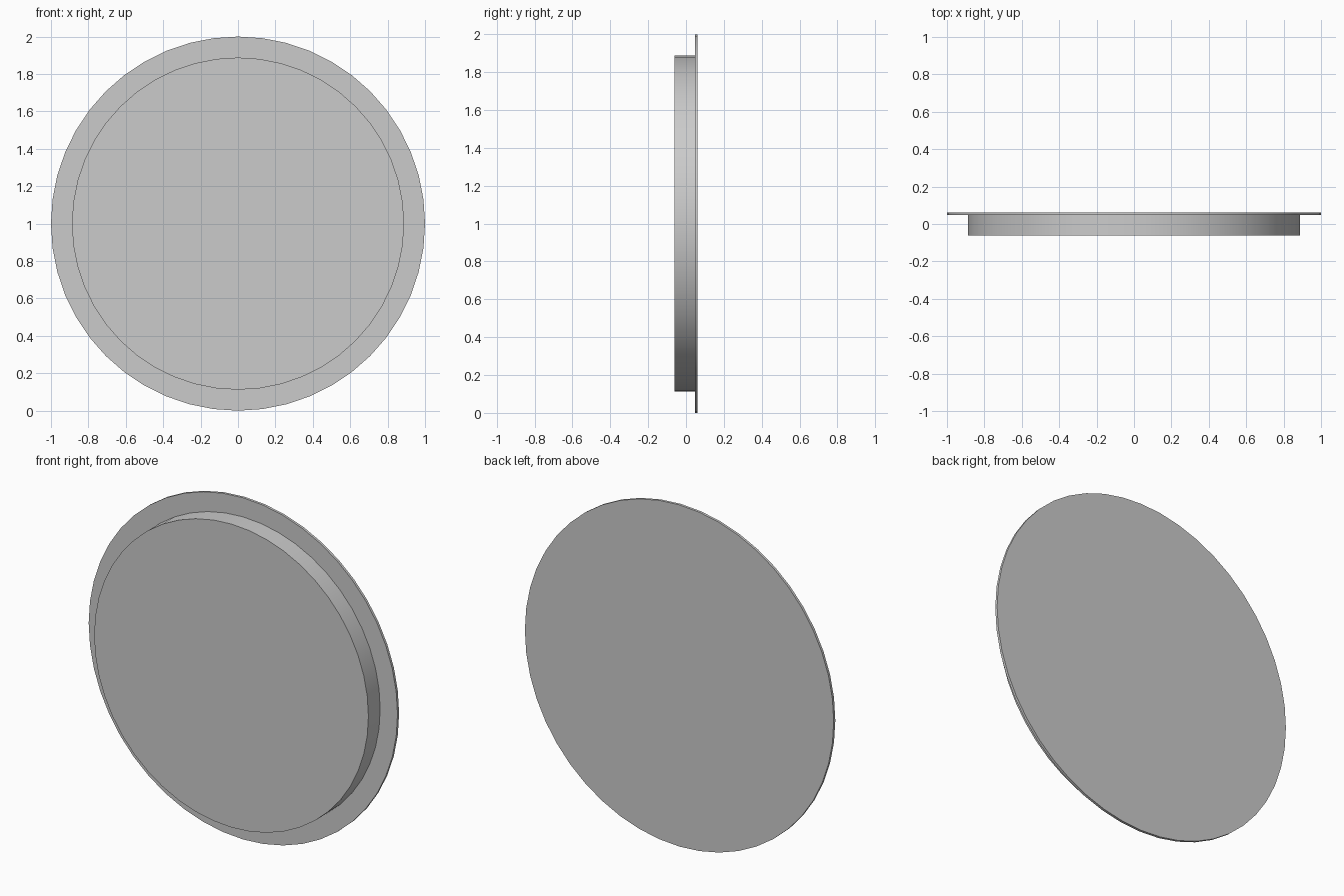
import bpy, bmesh, math
from mathutils import Vector, Matrix

if "Cube" in bpy.data.objects:
    bpy.data.objects.remove(bpy.data.objects["Cube"])

SEGMENTS = 48

# Stepped profile (radius, y): raised front face, side wall, thin back flange
PROFILE = [(0.888, -0.062), (0.888, 0.047), (1.0, 0.047), (1.0, 0.062)]

bm = bmesh.new()
rings = []
for radius, y in PROFILE:
    ring = []
    for i in range(SEGMENTS):
        a = 2 * math.pi * i / SEGMENTS
        ring.append(bm.verts.new((radius * math.cos(a), y, 1 + radius * math.sin(a))))
    rings.append(ring)

# Side walls and step
for r0, r1 in zip(rings, rings[1:]):
    for i in range(SEGMENTS):
        j = (i + 1) % SEGMENTS
        bm.faces.new((r0[i], r0[j], r1[j], r1[i]))

# Front and back caps
bm.faces.new(rings[0])
bm.faces.new(rings[-1])
bmesh.ops.recalc_face_normals(bm, faces=bm.faces)

mesh = bpy.data.meshes.new("flanged_disc")
bm.to_mesh(mesh)
bm.free()
disc = bpy.data.objects.new("flanged_disc", mesh)
bpy.context.collection.objects.link(disc)

# Smooth rims with crisp edges
bpy.context.view_layer.objects.active = disc
disc.select_set(True)
bpy.ops.object.shade_smooth_by_angle(angle=math.radians(30))
